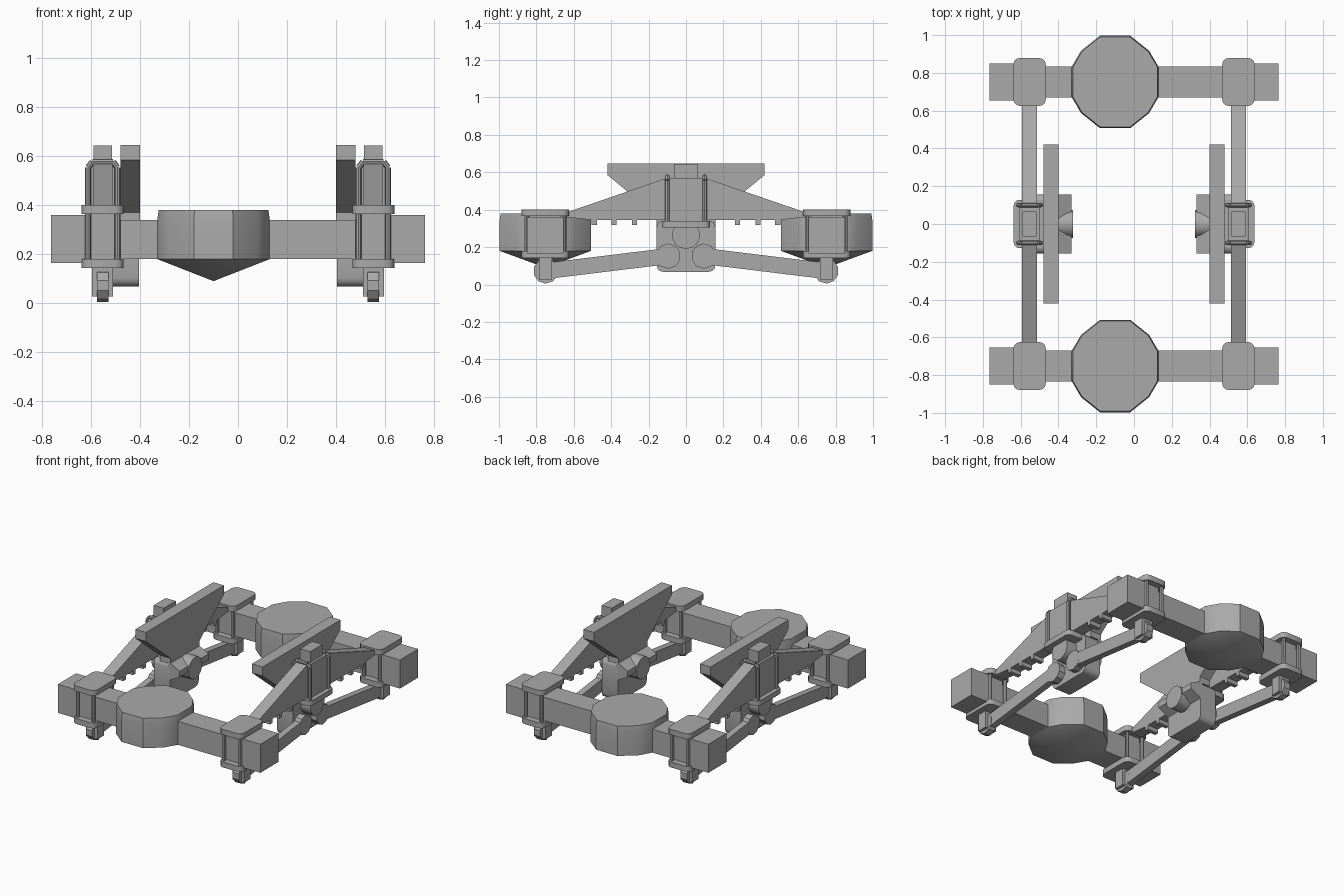
import bpy, bmesh, math
from mathutils import Matrix, Vector

cube = bpy.data.objects.get("Cube")
if cube:
    bpy.data.objects.remove(cube, do_unlink=True)

grey = bpy.data.materials.new("plain_grey")
grey.use_nodes = True
COLOUR = (0.4, 0.4, 0.4, 1)
grey.diffuse_color = COLOUR
grey.node_tree.nodes["Principled BSDF"].inputs["Base Color"].default_value = COLOUR


def finish(name, bm, smooth=False):
    bmesh.ops.recalc_face_normals(bm, faces=bm.faces)
    mesh = bpy.data.meshes.new(name)
    bm.to_mesh(mesh)
    bm.free()
    mesh.materials.append(grey)
    ob = bpy.data.objects.new(name, mesh)
    bpy.context.collection.objects.link(ob)
    if smooth:
        bpy.context.view_layer.objects.active = ob
        bpy.ops.object.select_all(action='DESELECT')
        ob.select_set(True)
        bpy.ops.object.shade_smooth_by_angle(angle=math.radians(35))
    return ob


def box(name, x, y, z, bevel=0, axis=None):
    """Box from (min, max) ranges; optionally rounds the edges along one axis."""
    bm = bmesh.new()
    bmesh.ops.create_cube(bm, size=1)
    for v in bm.verts:
        v.co = [(a + b) / 2 + c * (b - a) for c, (a, b) in zip(v.co, (x, y, z))]
    if bevel:
        edges = [e for e in bm.edges
                 if abs((e.verts[0].co - e.verts[1].co).normalized()[axis]) > 0.9]
        bmesh.ops.bevel(bm, geom=edges, offset=bevel, segments=3, profile=0.5, affect='EDGES')
    return finish(name, bm, bool(bevel))


def rod(name, a, b, r, sides=12):
    a, b = Vector(a), Vector(b)
    bm = bmesh.new()
    turn = (b - a).to_track_quat('Z', 'Y').to_matrix().to_4x4()
    bmesh.ops.create_cone(bm, cap_ends=True, segments=sides, radius1=r, radius2=r,
                          depth=(b - a).length, matrix=Matrix.Translation((a + b) / 2) @ turn)
    return finish(name, bm, True)


def prism(name, points, a, b):
    """Extrudes a (y, z) outline along x from a to b."""
    bm = bmesh.new()
    face = bm.faces.new([bm.verts.new((a, y, z)) for y, z in points])
    new = bmesh.ops.extrude_face_region(bm, geom=[face])["geom"]
    bmesh.ops.translate(bm, vec=(b - a, 0, 0),
                        verts=[v for v in new if isinstance(v, bmesh.types.BMVert)])
    return finish(name, bm)


def mirrored(half):
    return half + [(-y, z) for y, z in reversed(half)]


def span(centre, half):
    return (centre - half, centre + half)


def differential(name, x, y):
    """Twelve-sided drum with a slight taper on top and a cone underneath."""
    quarter = [(0.23, 0.08), (0.18, 0.165), (0.08, 0.245)]
    half = quarter + [(-a, b) for a, b in reversed(quarter)]
    outline = half + [(-a, -b) for a, b in half]
    bm = bmesh.new()
    rings = [[bm.verts.new((x + a * s, y + b * s, z)) for a, b in outline]
             for s, z in ((1, 0.18), (1, 0.34), (0.975, 0.38))]
    tip = bm.verts.new((x, y, 0.09))
    n = len(outline)
    for i in range(n):
        j = (i + 1) % n
        bm.faces.new((tip, rings[0][j], rings[0][i]))
        for low, high in zip(rings, rings[1:]):
            bm.faces.new((low[i], low[j], high[j], high[i]))
    bm.faces.new(rings[-1])
    return finish(name, bm, True)


# Axles with differential housings
for sy, end in ((-1, "front"), (1, "rear")):
    y = sy * 0.752
    box(end + "_axle", (-0.65, 0.65), span(y, 0.081), (0.18, 0.34))
    differential(end + "_differential", -0.10, y)

for s, side in ((1, "left"), (-1, "right")):
    sx = s * 0.553
    # Spring beam with sloping top
    prism(side + "_spring", mirrored([(-0.64, 0.36), (-0.64, 0.385), (-0.107, 0.568)])
          + [(0.5, 0.345), (-0.5, 0.345)], sx - 0.04, sx + 0.04)
    for t in (-0.49, -0.385, -0.275, 0.275, 0.385, 0.49):
        box(side + "_spring_clip", span(sx, 0.04), span(t, 0.014), (0.317, 0.36))

    # Centre clamp with cap and U-bolts
    prism(side + "_clamp_block", mirrored([(-0.09, 0.33), (-0.09, 0.57)]),
          sx - 0.055, sx + 0.055)
    box(side + "_clamp_cap", span(sx, 0.038), span(0, 0.065), (0.56, 0.645))
    box(side + "_clamp_plate", span(sx, 0.084), span(0, 0.128), (0.305, 0.34), 0.03, 2)
    for y in (-0.1, 0.1):
        arch = [(-0.06, 0.31), (-0.06, 0.555), (-0.042, 0.578),
                (0.042, 0.578), (0.06, 0.555), (0.06, 0.31)]
        for (xa, za), (xb, zb) in zip(arch, arch[1:]):
            rod(side + "_u_bolt", (sx + xa, y, za), (sx + xb, y, zb), 0.012, 8)

    # Frame hanger, trunnion bracket and its gusset
    prism(side + "_frame_hanger", mirrored([(-0.157, 0.33), (-0.157, 0.37),
          (-0.42, 0.585), (-0.42, 0.647)]), s * 0.40, s * 0.48)
    box(side + "_trunnion_bracket", sorted((s * 0.405, s * 0.525)), (-0.157, 0.157),
        (0.068, 0.34), 0.035, 0)
    gusset = box(side + "_bracket_gusset", sorted((s * 0.33, s * 0.42)),
                 (-0.157, 0.157), (0.21, 0.345))
    for v in gusset.data.vertices:
        if abs(v.co.x) < 0.35:
            v.co.z = 0.26 if v.co.z < 0.3 else 0.30
    rod(side + "_trunnion", (s * 0.322, 0, 0.265), (s * 0.60, 0, 0.265), 0.075, 14)

    for sy, end in ((-1, "front"), (1, "rear")):
        name = side + "_" + end
        y = sy * 0.752
        # Axle end and saddle
        box(name + "_axle_end", sorted((s * 0.615, s * 0.764)), span(y, 0.098), (0.165, 0.36))
        for z in ((0.365, 0.402), (0.143, 0.18)):
            box(name + "_saddle_plate", span(sx, 0.086), span(y, 0.127), z, 0.035, 2)
        box(name + "_saddle_block", span(sx, 0.05), span(y, 0.085), (0.17, 0.375))
        for dx in (-0.06, 0.06):
            for dy in (-0.1, 0.1):
                rod(name + "_saddle_bolt", (sx + dx, y + dy, 0.16),
                    (sx + dx, y + dy, 0.38), 0.012, 8)

        # Torque rod with eyes and axle lug
        inner, outer = Vector((sy * 0.095, 0.152)), Vector((sy * 0.75, 0.072))
        across = (outer - inner).orthogonal().normalized() * 0.043
        prism(name + "_torque_rod", [inner + across, outer + across,
              outer - across, inner - across], sx - 0.022, sx + 0.022)
        for tag, (ey, ez) in (("inner", inner), ("outer", outer)):
            rod(name + "_" + tag + "_rod_eye", (sx - 0.023, ey, ez), (sx + 0.023, ey, ez), 0.067, 10)
        box(name + "_axle_lug", span(sx, 0.043), span(y, 0.035), (0.028, 0.15))
        box(name + "_rod_pivot", sorted((s * 0.50, s * 0.575)), span(inner.x, 0.03),
            span(inner.y, 0.03))
